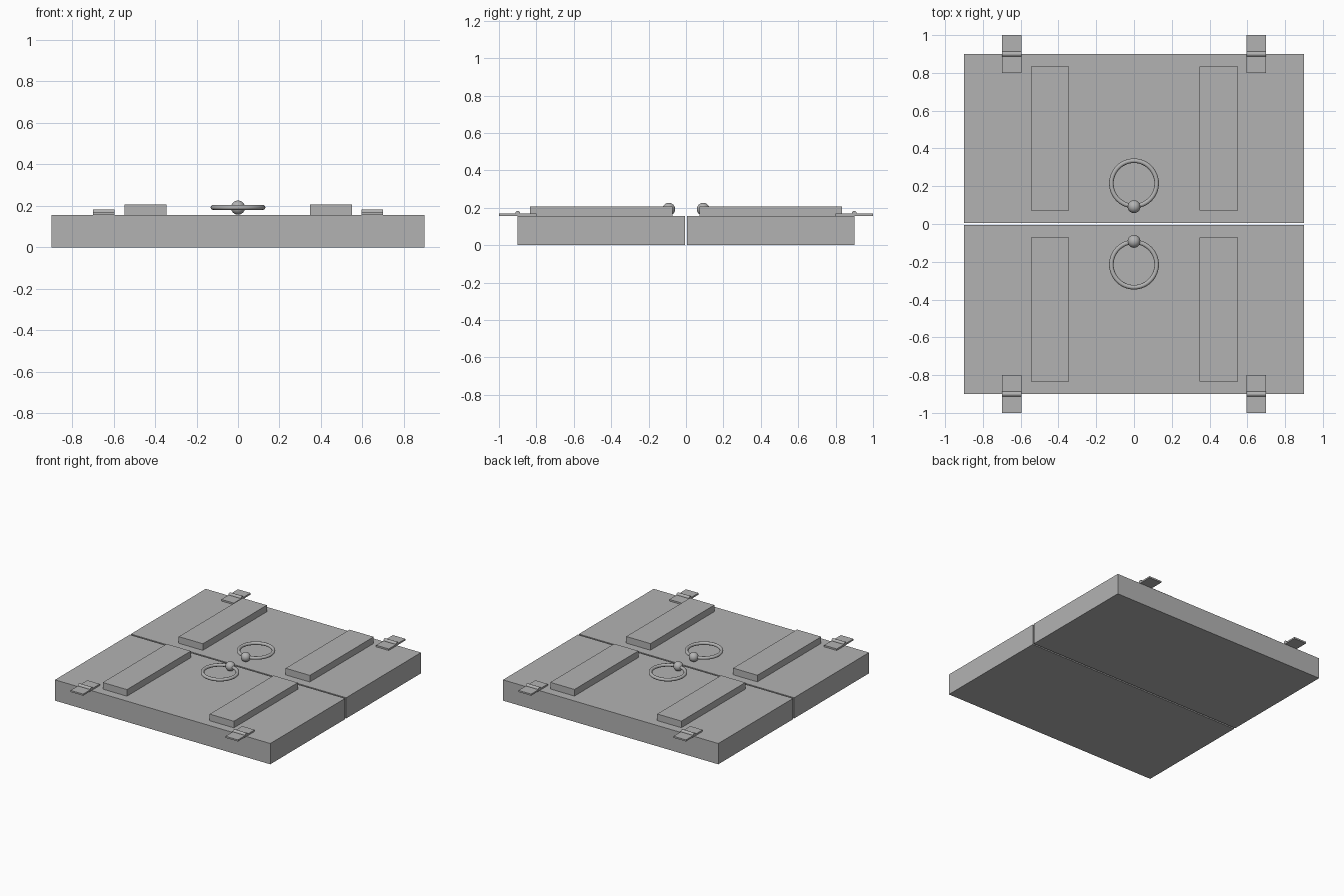
import bpy
import math

cube = bpy.data.objects.get("Cube")
if cube:
    bpy.data.objects.remove(cube, do_unlink=True)

grey = bpy.data.materials.new("plain grey")
grey.use_nodes = True
colour = (0.45, 0.45, 0.45, 1)
grey.diffuse_color = colour
grey.node_tree.nodes["Principled BSDF"].inputs["Base Color"].default_value = colour

TOP = 0.157  # upper surface of the door leaves


def finish(name, smooth=False):
    ob = bpy.context.object
    ob.name = name
    ob.data.materials.append(grey)
    if smooth:
        bpy.ops.object.shade_smooth_by_angle(angle=math.radians(40))


def box(name, x, y, z):
    """Box from (low, high) ranges on each axis."""
    spans = (x, y, z)
    bpy.ops.mesh.primitive_cube_add(size=1, location=[sum(s) / 2 for s in spans])
    bpy.context.object.scale = [abs(s[1] - s[0]) for s in spans]
    bpy.ops.object.transform_apply(location=False, rotation=False, scale=True)
    finish(name)


for side, s in (("front", -1), ("back", 1)):
    # Door leaf
    box(f"{side}_leaf", (-0.9, 0.9), (s * 0.006, s * 0.9), (0, TOP))

    for hand, h in (("left", 1), ("right", -1)):
        # Raised plank
        mid = h * 0.447 + 0.002
        box(f"{side}_{hand}_plank", (mid - 0.101, mid + 0.101),
            (s * 0.072, s * 0.835), (TOP, 0.207))
        # Hinge: flat plate with a pin across it
        box(f"{side}_{hand}_hinge_plate", (h * 0.595, h * 0.7),
            (s * 0.8, s), (TOP, 0.169))
        bpy.ops.mesh.primitive_cylinder_add(
            vertices=12, radius=0.0135, depth=0.105,
            location=(h * 0.6475, s * 0.9, 0.17), rotation=(0, math.pi / 2, 0))
        finish(f"{side}_{hand}_hinge_pin", True)

    # Pull ring and the ball that holds it
    bpy.ops.mesh.primitive_torus_add(
        major_segments=48, minor_segments=12, major_radius=0.12,
        minor_radius=0.012, location=(0, s * 0.215, 0.193))
    finish(f"{side}_pull_ring", True)
    bpy.ops.mesh.primitive_uv_sphere_add(
        segments=32, ring_count=16, radius=0.034, location=(0, s * 0.092, 0.192))
    finish(f"{side}_ring_mount", True)
